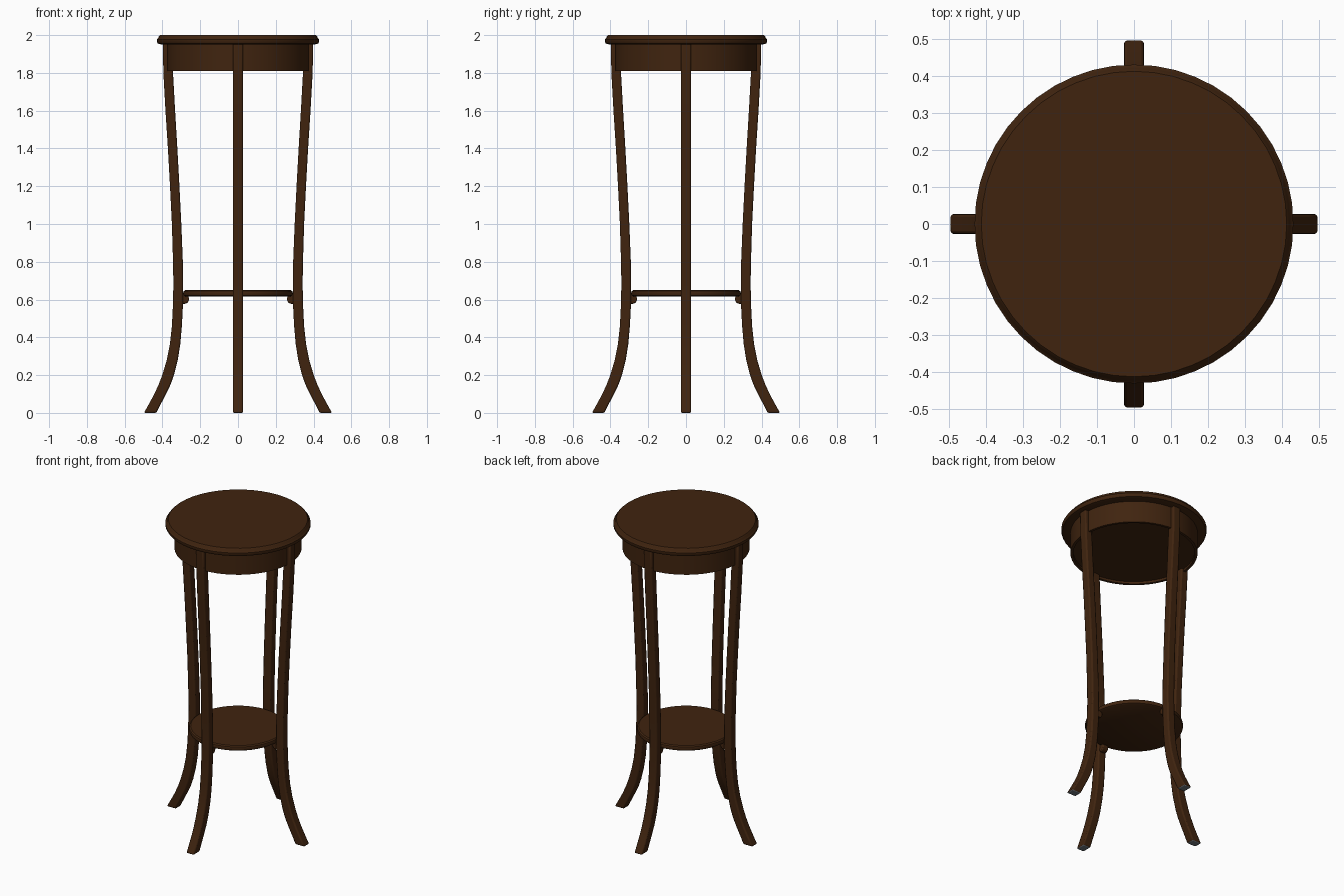
import bpy, bmesh, math
from mathutils import Matrix

if "Cube" in bpy.data.objects:
    bpy.data.objects.remove(bpy.data.objects["Cube"])


def material(name, rgb):
    m = bpy.data.materials.new(name)
    m.diffuse_color = (*rgb, 1)
    m.use_nodes = True
    m.node_tree.nodes["Principled BSDF"].inputs["Base Color"].default_value = m.diffuse_color
    return m


wood = material("dark brown wood", (0.051, 0.0176, 0.0048))
pad = material("grey foot pad", (0.15, 0.17, 0.19))


def finish(name, bm, bevel=0):
    bmesh.ops.recalc_face_normals(bm, faces=bm.faces)
    me = bpy.data.meshes.new(name)
    bm.to_mesh(me)
    bm.free()
    me.materials.append(wood)
    me.materials.append(pad)
    ob = bpy.data.objects.new(name, me)
    bpy.context.collection.objects.link(ob)
    if bevel:
        b = ob.modifiers.new("rounded edges", 'BEVEL')
        b.width, b.segments = bevel, 2
        b.limit_method, b.angle_limit = 'ANGLE', math.radians(40)
    bpy.ops.object.select_all(action='DESELECT')
    ob.select_set(True)
    bpy.context.view_layer.objects.active = ob
    bpy.ops.object.shade_smooth_by_angle(angle=math.radians(35))
    return ob


def lathe(name, profile, sides=48):
    """Turned solid from (radius, z) points; both ends are capped."""
    bm = bmesh.new()
    rings = [[bm.verts.new((r * math.cos(2 * math.pi * i / sides),
                            r * math.sin(2 * math.pi * i / sides), z))
              for i in range(sides)] for r, z in profile]
    for a, b in zip(rings, rings[1:]):
        for i in range(sides):
            j = (i + 1) % sides
            bm.faces.new((a[i], a[j], b[j], b[i]))
    bm.faces.new(rings[0])
    bm.faces.new(rings[-1])
    return finish(name, bm)


# Round top with a rounded rim
lathe("table_top", [(0.405, 1.95), (0.424, 1.955), (0.43, 1.965), (0.43, 1.977),
                    (0.422, 1.984), (0.420, 1.991), (0.412, 2.0)])

# Apron drum with a slightly recessed underside
lathe("apron", [(0.36, 1.825), (0.36, 1.81), (0.376, 1.81), (0.376, 1.952)])

# Lower shelf
lathe("lower_shelf", [(0.28, 0.617), (0.288, 0.622), (0.291, 0.633),
                      (0.288, 0.644), (0.28, 0.65)])

# Leg side profile: (height, inner radius, outer radius)
LEG = [(0.0, 0.432, 0.498), (0.05, 0.407, 0.47), (0.1, 0.381, 0.443),
       (0.15, 0.357, 0.420), (0.2, 0.339, 0.401), (0.28, 0.319, 0.377),
       (0.36, 0.306, 0.361), (0.46, 0.297, 0.350), (0.56, 0.292, 0.345),
       (0.68, 0.290, 0.342), (0.8, 0.292, 0.344), (1.0, 0.300, 0.350),
       (1.2, 0.310, 0.360), (1.4, 0.321, 0.371), (1.6, 0.333, 0.384),
       (1.8, 0.344, 0.395), (1.955, 0.348, 0.398)]
HALF = 0.0275

for k, side in enumerate(("right", "back", "left", "front")):
    turn = Matrix.Rotation(k * math.pi / 2, 4, 'Z')

    # Splayed leg
    bm = bmesh.new()
    rows = [[bm.verts.new(p) for p in ((a, -HALF, z), (b, -HALF, z),
                                       (b, HALF, z), (a, HALF, z))]
            for z, a, b in LEG]
    for lo, hi in zip(rows, rows[1:]):
        for i in range(4):
            j = (i + 1) % 4
            bm.faces.new((lo[i], lo[j], hi[j], hi[i]))
    bm.faces.new(rows[0]).material_index = 1
    bm.faces.new(rows[-1])
    bm.transform(turn)
    finish(side + "_leg", bm, 0.008)

    # Small rounded block holding the shelf to the leg
    bm = bmesh.new()
    bmesh.ops.create_cone(bm, cap_ends=True, segments=20, radius1=0.026,
                          radius2=0.026, depth=0.04,
                          matrix=Matrix.Translation((0.285, 0, 0.603))
                          @ Matrix.Rotation(math.pi / 2, 4, 'X'))
    bm.transform(turn)
    finish(side + "_shelf_support", bm, 0.005)
